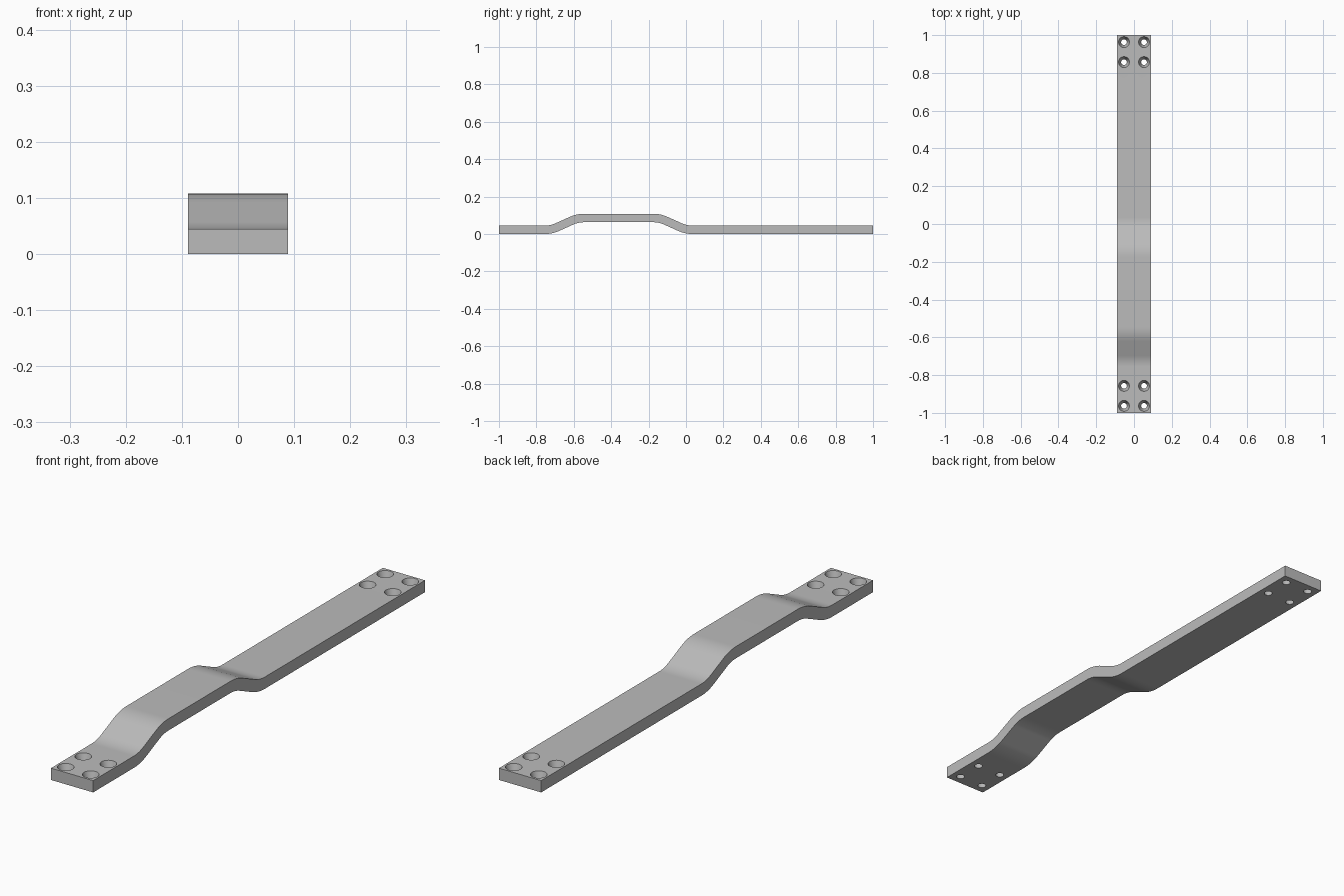
import bpy, bmesh
from mathutils import Vector

cube = bpy.data.objects.get("Cube")
if cube:
    bpy.data.objects.remove(cube, do_unlink=True)

HALF_WIDTH = 0.089
THICK = 0.045
RISE = 0.063
BEND = 0.035      # straight length used up on each side of a bend
STEPS = 10

steel = bpy.data.materials.new("grey_steel")
steel.use_nodes = True
GREY = (0.5, 0.5, 0.5, 1)
steel.diffuse_color = GREY
steel.node_tree.nodes["Principled BSDF"].inputs["Base Color"].default_value = GREY


def bent_path(corners):
    """Round the corners of a (y, z) path; return points with their normals."""
    pts = [Vector(c) for c in corners]
    side = lambda d: Vector((-d.y, d.x)).normalized()
    path = [(pts[0], side(pts[1] - pts[0]))]
    for a, b, c in zip(pts, pts[1:], pts[2:]):
        start = b + (a - b).normalized() * BEND
        end = b + (c - b).normalized() * BEND
        for i in range(STEPS + 1):
            t = i / STEPS
            p = start * (1 - t) ** 2 + b * 2 * t * (1 - t) + end * t * t
            path.append((p, side((b - start) * (1 - t) + (end - b) * t)))
    path.append((pts[-1], side(pts[-1] - pts[-2])))
    return path


def make_object(name, bm):
    bmesh.ops.recalc_face_normals(bm, faces=bm.faces)
    mesh = bpy.data.meshes.new(name)
    bm.to_mesh(mesh)
    bm.free()
    mesh.materials.append(steel)
    obj = bpy.data.objects.new(name, mesh)
    bpy.context.collection.objects.link(obj)
    return obj


# Flat bar with a raised offset section
low, high = THICK / 2, THICK / 2 + RISE
path = bent_path([(-1, low), (-0.72, low), (-0.58, high),
                  (-0.14, high), (0, low), (1, low)])
outline = [p + n * THICK / 2 for p, n in path]
outline += [p - n * THICK / 2 for p, n in reversed(path)]
bm = bmesh.new()
face = bm.faces.new([bm.verts.new((-HALF_WIDTH, p.x, p.y)) for p in outline])
extruded = bmesh.ops.extrude_face_region(bm, geom=[face])["geom"]
bmesh.ops.translate(bm, vec=(HALF_WIDTH * 2, 0, 0),
                    verts=[v for v in extruded if isinstance(v, bmesh.types.BMVert)])
bar = make_object("bent_bar", bm)

# Tapered screw holes, four at each end
bm = bmesh.new()
WIDE, NARROW, OVER = 0.029, 0.015, 0.005
flare = (WIDE - NARROW) / THICK * OVER
for x in (-0.053, 0.053):
    for y in (-0.963, -0.857, 0.857, 0.963):
        cone = bmesh.ops.create_cone(bm, cap_ends=True, segments=32,
                                     radius1=NARROW - flare, radius2=WIDE + flare,
                                     depth=THICK + 2 * OVER)
        bmesh.ops.translate(bm, verts=cone["verts"], vec=(x, y, THICK / 2))
cutter = make_object("hole_cutter", bm)
cutter.hide_render = True

cut = bar.modifiers.new("screw_holes", "BOOLEAN")
cut.operation = "DIFFERENCE"
cut.solver = "EXACT"
cut.object = cutter
bpy.ops.object.select_all(action="DESELECT")
bpy.context.view_layer.objects.active = bar
bar.select_set(True)
bpy.ops.object.modifier_apply(modifier=cut.name)
bpy.data.objects.remove(cutter, do_unlink=True)
bpy.ops.object.shade_smooth_by_angle(angle=0.6)
